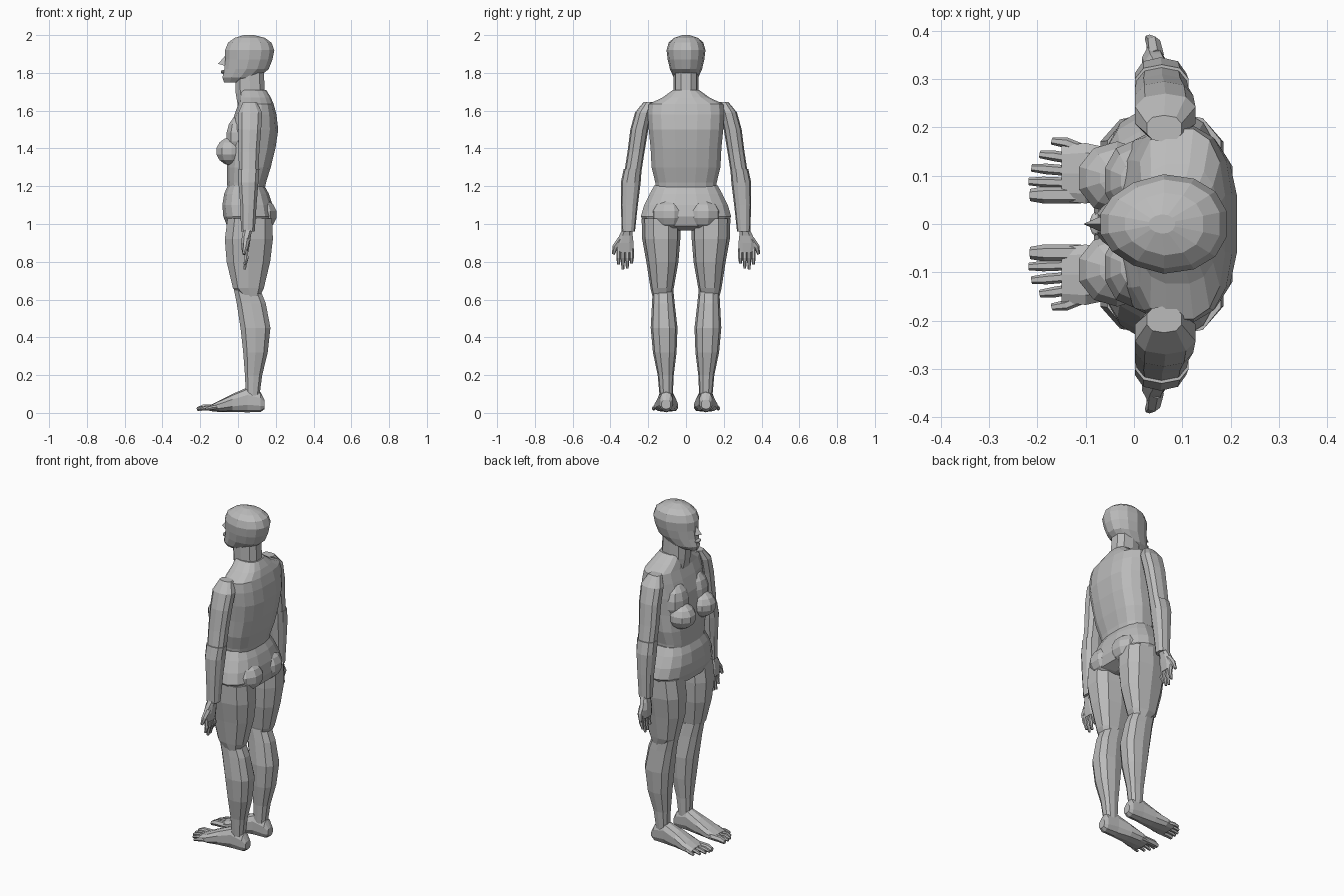
import bpy
import bmesh
from math import cos, sin, tau, copysign
from mathutils import Vector, Matrix

cube = bpy.data.objects.get("Cube")
if cube:
    bpy.data.objects.remove(cube, do_unlink=True)

GREY = (0.5, 0.5, 0.5, 1)
clay = bpy.data.materials.new("plain grey")
clay.use_nodes = True
clay.diffuse_color = GREY
clay.node_tree.nodes["Principled BSDF"].inputs["Base Color"].default_value = GREY


def finish(bm, name):
    """Turn a bmesh into a flat-shaded object."""
    bmesh.ops.recalc_face_normals(bm, faces=bm.faces)
    mesh = bpy.data.meshes.new(name)
    bm.to_mesh(mesh)
    bm.free()
    mesh.materials.append(clay)
    obj = bpy.data.objects.new(name, mesh)
    bpy.context.collection.objects.link(obj)
    return obj


def skin(bm, loops):
    """Bridge successive vertex loops and cap both ends."""
    count = len(loops[0])
    for low, high in zip(loops, loops[1:]):
        for i in range(count):
            j = (i + 1) % count
            bm.faces.new((low[i], low[j], high[j], high[i]))
    bm.faces.new(loops[0])
    bm.faces.new(loops[-1])


def loft(name, rings, sides=10, power=0.8, side=1, along="z", front=1.0):
    """Rings are (station, a min, a max, b min, b max); front narrows the -x half."""
    bm = bmesh.new()
    loops = []
    for station, a0, a1, b0, b1 in rings:
        loop = []
        for i in range(sides):
            angle = tau * (i + 0.5) / sides
            c, s = cos(angle), sin(angle)
            u = copysign(abs(c) ** power, c)
            v = copysign(abs(s) ** power, s)
            if c < 0:
                v *= 1 + (front - 1) * abs(c)
            a = (a0 + a1) / 2 + u * (a1 - a0) / 2
            b = (b0 + b1) / 2 + v * (b1 - b0) / 2
            co = (a, b * side, station) if along == "z" else (station, a * side, b)
            loop.append(bm.verts.new(co))
        loops.append(loop)
    skin(bm, loops)
    return finish(bm, name)


def body(name, rows, **options):
    """Loft centred on the body, from rows of (height, front, back, half width)."""
    return loft(name, [(z, f, b, -w, w) for z, f, b, w in rows], **options)


def digit(name, points, radii, side, sides=6):
    """Tapered finger or toe running through the points."""
    bm = bmesh.new()
    path = [Vector((x, y * side, z)) for x, y, z in points]
    turn = (path[-1] - path[0]).to_track_quat("Z", "Y")
    loops = []
    for p, r in zip(path, radii):
        ring = [Vector((cos(tau * i / sides), sin(tau * i / sides), 0)) * r for i in range(sides)]
        loops.append([bm.verts.new(p + turn @ v) for v in ring])
    skin(bm, loops)
    return finish(bm, name)


def lump(name, centre, size, side=1):
    """Faceted rounded mass."""
    bm = bmesh.new()
    x, y, z = centre
    place = Matrix.Translation((x, y * side, z)) @ Matrix.Diagonal((*size, 1))
    bmesh.ops.create_uvsphere(bm, u_segments=10, v_segments=7, radius=1, matrix=place)
    return finish(bm, name)


# Head, facing -x
body("head", [
    (1.75, -.075, .04, .035), (1.775, -.085, .11, .065), (1.82, -.075, .165, .085),
    (1.87, -.07, .185, .097), (1.92, -.072, .195, .103), (1.96, -.055, .18, .092),
    (1.985, -.02, .145, .065), (2, .03, .085, .02)], sides=14, power=.9, front=.8)

# Nose, brow and lips
bm = bmesh.new()
base = [bm.verts.new(v) for v in ((-.06, 0, 1.90), (-.06, .02, 1.835), (-.06, -.02, 1.835))]
tip = bm.verts.new((-.105, 0, 1.848))
bm.faces.new(base)
for i in range(3):
    bm.faces.new((base[i], base[(i + 1) % 3], tip))
finish(bm, "nose")
lump("lips", (-.08, 0, 1.805), (.012, .025, .01))

# Neck and torso
body("neck", [(1.6, 0, .17, .08), (1.69, -.015, .145, .065), (1.81, -.02, .14, .065)], sides=10)
body("torso", [
    (1.17, -.055, .14, .16), (1.22, -.06, .15, .165), (1.3, -.06, .175, .185),
    (1.4, -.055, .2, .19), (1.5, -.045, .215, .2), (1.58, -.02, .205, .205),
    (1.635, 0, .19, .2), (1.67, .005, .175, .125), (1.71, .01, .15, .07)],
     sides=16, power=.75)

# Pelvis with a tapering underside
body("pelvis", [
    (.965, 0, .12, .05), (.99, -.06, .18, .21), (1.04, -.08, .195, .243),
    (1.1, -.085, .185, .225), (1.16, -.075, .165, .195), (1.205, -.055, .14, .17)],
     sides=16, power=.8)

for label, s in (("right", 1), ("left", -1)):
    # Chest and seat masses
    lump(label + "_breast", (-.035, .095, 1.385), (.085, .078, .075), s)
    lump(label + "_upper_chest", (.0, .09, 1.46), (.065, .085, .11), s)
    lump(label + "_buttock", (.12, .09, 1.05), (.09, .1, .085), s)

    # Arm
    loft(label + "_upper_arm", [
        (1.25, .005, .11, .24, .33), (1.38, 0, .115, .22, .31), (1.5, 0, .125, .2, .295),
        (1.59, 0, .13, .18, .27), (1.645, .025, .1, .17, .225)], side=s)
    loft(label + "_forearm", [
        (.96, .015, .09, .27, .34), (1.1, .01, .1, .255, .345),
        (1.22, 0, .11, .24, .345), (1.29, 0, .115, .235, .33)], side=s)

    # Hand, thumb outwards
    loft(label + "_palm", [
        (.85, .02, .055, .275, .365), (.9, .015, .065, .275, .37),
        (.94, .02, .07, .28, .355), (.98, .03, .08, .285, .335)], sides=8, side=s)
    for i, end in enumerate((.79, .765, .76, .785)):
        y = .288 + i * .023
        digit(f"{label}_finger_{i + 1}",
              [(.04, y, .87), (.045, y, .82), (.035, y, end)], (.012, .012, .007), s)
    digit(label + "_thumb",
          [(.045, .345, .92), (.04, .375, .88), (.03, .385, .84)], (.018, .015, .008), s)

    # Leg
    loft(label + "_thigh", [
        (.585, .06, .1, .09, .17), (.66, -.03, .14, .065, .188), (.8, -.065, .175, .04, .21),
        (.92, -.075, .19, .03, .232), (1.03, -.06, .185, .03, .235)], side=s)
    loft(label + "_shin", [
        (.09, .04, .115, .07, .14), (.2, .035, .13, .065, .15), (.32, .025, .16, .05, .175),
        (.45, .01, .175, .045, .187), (.58, -.01, .15, .06, .18),
        (.68, -.03, .11, .07, .175)], side=s)

    # Foot, from heel to ball
    loft(label + "_foot", [
        (.14, .08, .13, .02, .07), (.12, .07, .14, .005, .11), (.05, .065, .145, .003, .135),
        (-.03, .05, .155, .005, .1), (-.1, .04, .17, .005, .065),
        (-.15, .045, .165, .01, .04)], side=s, along="x")
    for i, end in enumerate((-.215, -.218, -.212, -.195, -.17)):
        y = .06 + i * .024
        r = .018 if i == 0 else .011
        digit(f"{label}_toe_{i + 1}",
              [(-.11, y, .03), (end + .03, y + .003 * i, .028), (end, y + .004 * i, .02)],
              (r, r, r * .7), s)
